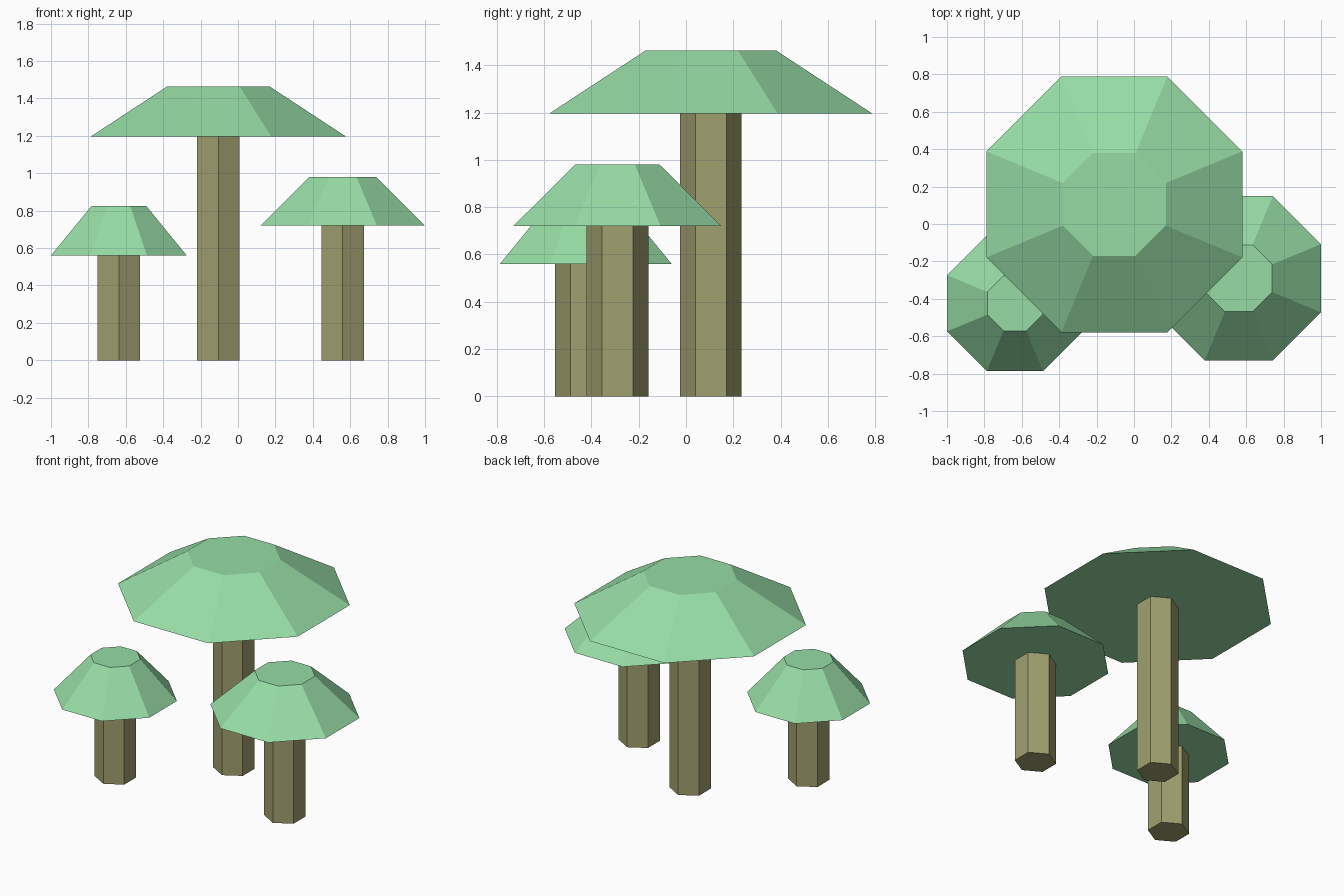
import bpy
import bmesh
import math

if "Cube" in bpy.data.objects:
    bpy.data.objects.remove(bpy.data.objects["Cube"], do_unlink=True)


def make_material(name, color):
    mat = bpy.data.materials.new(name)
    mat.use_nodes = True
    mat.diffuse_color = color
    mat.node_tree.nodes["Principled BSDF"].inputs["Base Color"].default_value = color
    return mat


cap_green = make_material("cap_green", (0.31, 0.72, 0.38, 1))
stem_olive = make_material("stem_olive", (0.35, 0.35, 0.16, 1))


def frustum(name, sides, apothem_low, apothem_high, z_low, z_high, x, y, mat):
    """Flat-faced prism or truncated cone with one flat side facing +x."""
    half = math.pi / sides
    bm = bmesh.new()
    rings = []
    for apothem, z in ((apothem_low, 0), (apothem_high, z_high - z_low)):
        r = apothem / math.cos(half)
        angles = [half * (2 * i + 1) for i in range(sides)]
        rings.append([bm.verts.new((r * math.cos(a), r * math.sin(a), z)) for a in angles])
    low, high = rings
    bm.faces.new(low[::-1])
    bm.faces.new(high)
    for i in range(sides):
        j = (i + 1) % sides
        bm.faces.new((low[i], low[j], high[j], high[i]))
    mesh = bpy.data.meshes.new(name)
    bm.to_mesh(mesh)
    bm.free()
    mesh.materials.append(mat)
    obj = bpy.data.objects.new(name, mesh)
    obj.location = (x, y, z_low)
    bpy.context.collection.objects.link(obj)


# Each mushroom: name, centre x, centre y, cap rim and crown apothems, cap bottom and top
mushrooms = [
    ("tall", -0.105, 0.105, 0.684, 0.275, 1.195, 1.463),
    ("left", 0.56, -0.29, 0.44, 0.178, 0.72, 0.98),
    ("right", -0.637, -0.424, 0.363, 0.147, 0.56, 0.824),
]
for name, x, y, rim, crown, z_cap, z_top in mushrooms:
    frustum(name + "_stem", 6, 0.113, 0.113, 0, z_cap, x, y, stem_olive)
    frustum(name + "_cap", 8, rim, crown, z_cap, z_top, x, y, cap_green)
